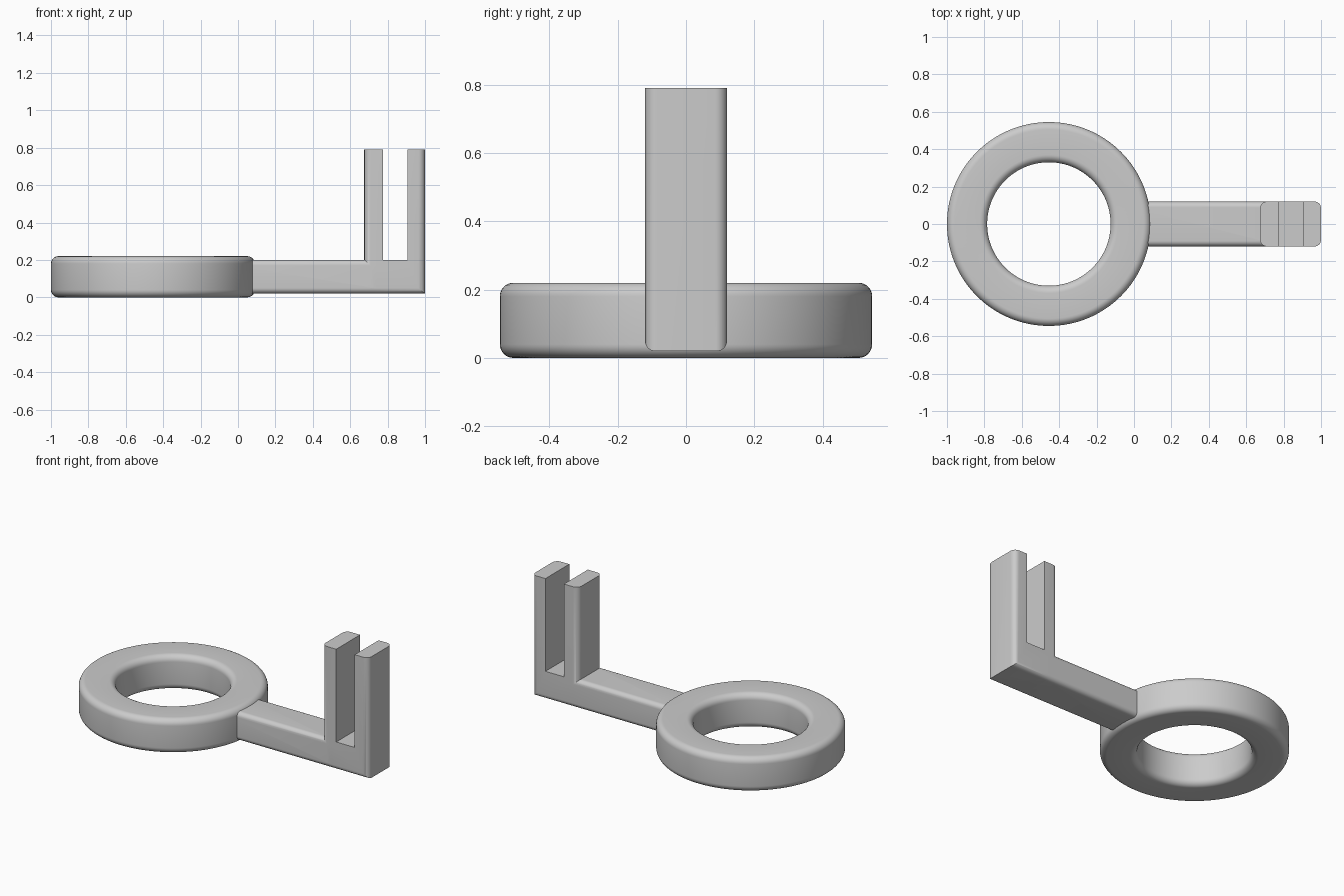
import bpy, bmesh, math
from mathutils import Vector

cube = bpy.data.objects.get("Cube")
if cube:
    bpy.data.objects.remove(cube, do_unlink=True)

GREY = (0.6, 0.6, 0.6, 1)
mat = bpy.data.materials.new("plain grey")
mat.use_nodes = True
mat.diffuse_color = GREY
mat.node_tree.nodes["Principled BSDF"].inputs["Base Color"].default_value = GREY


def finish(bm, name):
    bmesh.ops.recalc_face_normals(bm, faces=bm.faces)
    mesh = bpy.data.meshes.new(name)
    bm.to_mesh(mesh)
    bm.free()
    mesh.materials.append(mat)
    obj = bpy.data.objects.new(name, mesh)
    bpy.context.collection.objects.link(obj)
    return obj


def smooth(obj):
    bpy.ops.object.select_all(action='DESELECT')
    obj.select_set(True)
    bpy.context.view_layer.objects.active = obj
    bpy.ops.object.shade_smooth_by_angle(angle=math.radians(35))


def rounded_box(name, lo, hi, radius, is_round):
    """Box whose edges are rounded where is_round(direction, midpoint) holds."""
    lo, hi = Vector(lo), Vector(hi)
    bm = bmesh.new()
    bmesh.ops.create_cube(bm, size=1)
    for v in bm.verts:
        v.co = Vector(lo[i] + (v.co[i] + 0.5) * (hi[i] - lo[i]) for i in range(3))
    edges = []
    for e in bm.edges:
        a, b = (v.co for v in e.verts)
        if is_round((b - a).normalized(), (a + b) / 2):
            edges.append(e)
    if edges:
        bmesh.ops.bevel(bm, geom=edges, offset=radius, segments=8,
                        profile=0.5, affect='EDGES')
    return finish(bm, name)


def boolean(obj, tool, operation):
    mod = obj.modifiers.new(operation.lower(), 'BOOLEAN')
    mod.operation = operation
    mod.object = tool
    mod.solver = 'EXACT'
    bpy.context.view_layer.objects.active = obj
    bpy.ops.object.modifier_apply(modifier=mod.name)
    bpy.data.objects.remove(tool, do_unlink=True)


# Ring: rounded rectangular section spun about a vertical axis
INNER, OUTER, HEIGHT, FILLET = 0.33, 0.545, 0.22, 0.04
section = []
for cx, cz, start in ((OUTER - FILLET, FILLET, 270), (OUTER - FILLET, HEIGHT - FILLET, 0),
                      (INNER + FILLET, HEIGHT - FILLET, 90), (INNER + FILLET, FILLET, 180)):
    for k in range(9):
        a = math.radians(start + k * 90 / 8)
        section.append((cx + FILLET * math.cos(a), cz + FILLET * math.sin(a)))
bm = bmesh.new()
verts = [bm.verts.new((x, 0, z)) for x, z in section]
edges = [bm.edges.new((verts[i - 1], verts[i])) for i in range(len(verts))]
bmesh.ops.spin(bm, geom=verts + edges, cent=(0, 0, 0), axis=(0, 0, 1),
               angle=math.tau, steps=128, use_merge=True)
bmesh.ops.remove_doubles(bm, verts=bm.verts, dist=0.0001)
ring = finish(bm, "ring")
ring.location.x = OUTER - 1
smooth(ring)

# Arm: bar with its long edges rounded
arm = rounded_box("arm", (-0.02, -0.12, 0.02), (0.74, 0.12, 0.2), 0.03,
                  lambda d, m: abs(d.x) > 0.9)

# Fork: upright post with rounded corners, rounded underside and a slot
fork = rounded_box("fork", (0.675, -0.12, 0.02), (1, 0.12, 0.79), 0.035,
                   lambda d, m: abs(d.z) > 0.9)
under = rounded_box("underside_cutter", (0.5, -0.12, 0.02), (1.2, 0.12, 1), 0.03,
                    lambda d, m: abs(d.x) > 0.9 and m.z < 0.5)
boolean(fork, under, 'INTERSECT')
slot = rounded_box("slot_cutter", (0.775, -0.3, 0.2), (0.905, 0.3, 1), 0,
                   lambda d, m: False)
boolean(fork, slot, 'DIFFERENCE')
boolean(fork, arm, 'UNION')
fork.name = "arm_and_fork"
smooth(fork)
